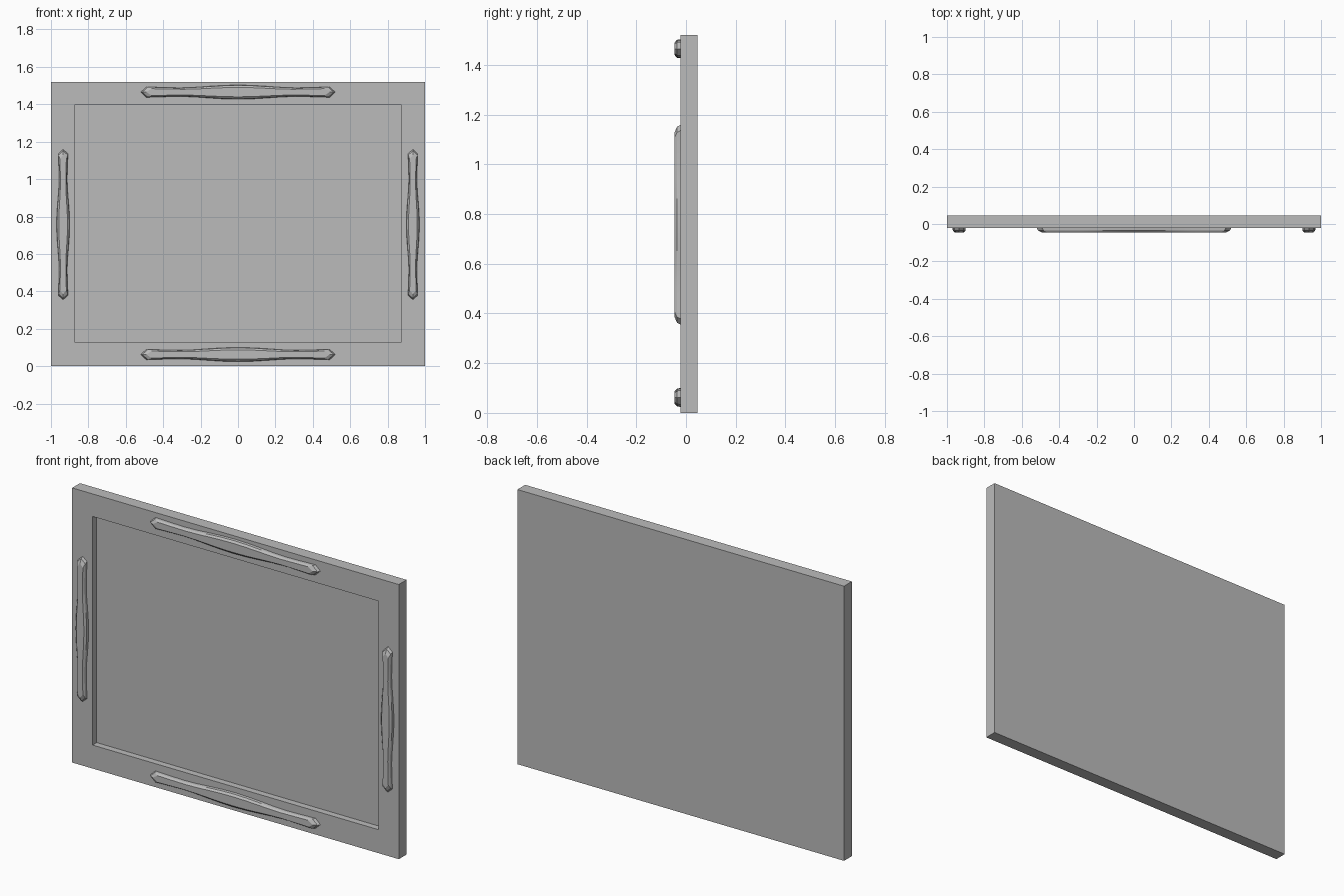
import bpy
import bmesh
import math
from mathutils import Matrix

cube = bpy.data.objects.get("Cube")
if cube:
    bpy.data.objects.remove(cube, do_unlink=True)

grey = bpy.data.materials.new("plain grey")
grey.use_nodes = True
COLOUR = (0.5, 0.5, 0.5, 1)
grey.diffuse_color = COLOUR
grey.node_tree.nodes["Principled BSDF"].inputs["Base Color"].default_value = COLOUR

FRONT, BACK, FLOOR, TIP = -0.022, 0.046, 0.014, -0.046
HEIGHT = 1.52


def finish(bm, name):
    bmesh.ops.recalc_face_normals(bm, faces=bm.faces)
    mesh = bpy.data.meshes.new(name)
    bm.to_mesh(mesh)
    bm.free()
    mesh.materials.append(grey)
    obj = bpy.data.objects.new(name, mesh)
    bpy.context.collection.objects.link(obj)
    return obj


# Slab with a shallow rectangular recess in its front face
bm = bmesh.new()
loops = []
for half_x, low, high, y in ((1, 0, HEIGHT, BACK), (1, 0, HEIGHT, FRONT),
                             (0.875, 0.13, 1.395, FRONT), (0.875, 0.13, 1.395, FLOOR)):
    loops.append([bm.verts.new((x, y, z)) for x, z in
                  ((-half_x, low), (half_x, low), (half_x, high), (-half_x, high))])
for a, b in zip(loops, loops[1:]):
    for i in range(4):
        j = (i + 1) % 4
        bm.faces.new((a[i], a[j], b[j], b[i]))
bm.faces.new(loops[0])
bm.faces.new(loops[-1])
finish(bm, "frame_panel")

# Handle half outline: position along the length, half width
OUTLINE = [(0, 0.038), (0.08, 0.036), (0.16, 0.031), (0.23, 0.026),
           (0.31, 0.023), (0.40, 0.025), (0.49, 0.028)]


def handle(name, x, z, half_length, width, angle):
    """Wavy bar with pointed ends, bevelled towards its front."""
    bm = bmesh.new()
    stretch = half_length / 0.52
    right = [(p * stretch, w * width) for p, w in OUTLINE]
    upper = [(-p, w) for p, w in reversed(right[1:])] + right
    rings = []
    for y, narrow, inset in ((FRONT, 1, 0), (-0.036, 0.95, 0.008), (TIP, 0.66, 0.03)):
        end = half_length - inset
        shrink = end / half_length
        top = [(p * shrink, w * narrow) for p, w in upper]
        ring = [(-end, 0)] + top + [(end, 0)] + [(p, -w) for p, w in reversed(top)]
        rings.append([bm.verts.new((p, y, w)) for p, w in ring])
    count = len(rings[0])
    for a, b in zip(rings, rings[1:]):
        for i in range(count):
            j = (i + 1) % count
            bm.faces.new((a[i], a[j], b[j], b[i]))
    bm.faces.new(rings[0])
    # Front cap in strips from the upper edge to the lower edge
    cap = rings[-1]
    for i in range(count // 2):
        corners = [cap[i], cap[i + 1], cap[count - i - 1], cap[-i]]
        bm.faces.new(list(dict.fromkeys(corners)))
    bmesh.ops.rotate(bm, verts=bm.verts, matrix=Matrix.Rotation(angle, 3, 'Y'))
    bmesh.ops.translate(bm, verts=bm.verts, vec=(x, 0, z))
    obj = finish(bm, name)
    bpy.context.view_layer.objects.active = obj
    obj.select_set(True)
    bpy.ops.object.shade_smooth_by_angle(angle=math.radians(15))
    obj.select_set(False)


handle("top_handle", 0, 1.465, 0.52, 1, 0)
handle("bottom_handle", 0, 0.062, 0.52, 1, 0)
for side, name in ((1, "left_handle"), (-1, "right_handle")):
    handle(name, side * 0.935, 0.757, 0.402, 0.93, math.pi / 2)
